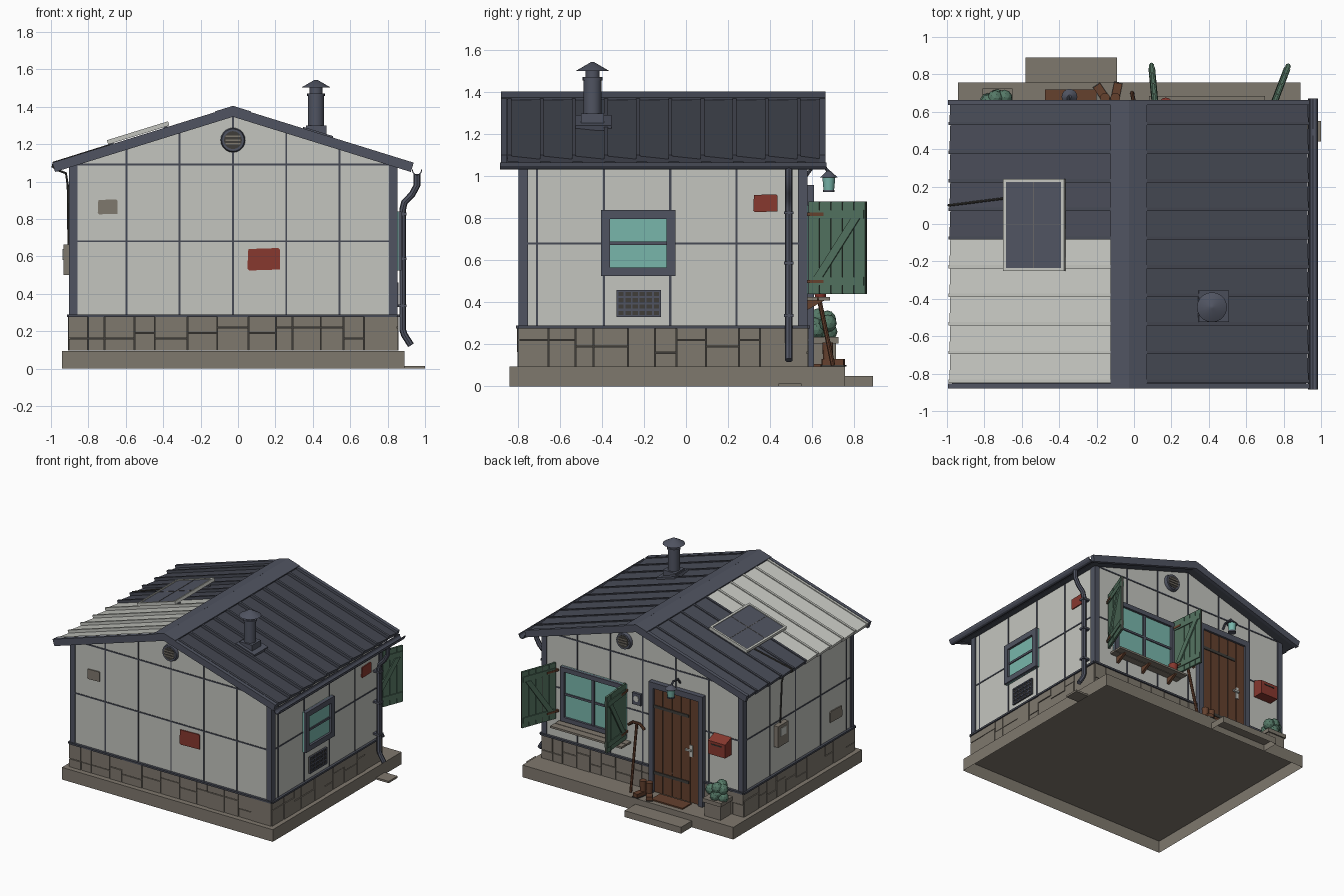
import bpy, bmesh, math, random
from mathutils import Matrix, Vector

random.seed(4)
if "Cube" in bpy.data.objects:
    bpy.data.objects.remove(bpy.data.objects["Cube"])


def material(name, *rgb):
    m = bpy.data.materials.new(name)
    m.use_nodes = True
    m.diffuse_color = (*rgb, 1)
    m.node_tree.nodes["Principled BSDF"].inputs["Base Color"].default_value = (*rgb, 1)
    return m


PANEL = material("pale_panel", .55, .56, .52)
SLATE = material("slate_metal", .08, .088, .12)
ROOF = material("roof_slate", .062, .068, .09)
STONE = material("stone", .212, .188, .154)
DARK = material("dark_joint", .05, .047, .042)
RED = material("red_paint", .245, .04, .028)
GREEN = material("green_paint", .083, .163, .112)
LEAF = material("leaf_green", .09, .19, .135)
GLASS = material("teal_glass", .19, .47, .41)
WOOD = material("brown_wood", .128, .052, .027)


def finish(name, bm, mat, frame=None, smooth=False):
    if frame:
        bm.transform(frame)
    bmesh.ops.recalc_face_normals(bm, faces=bm.faces)
    mesh = bpy.data.meshes.new(name)
    bm.to_mesh(mesh)
    bm.free()
    mesh.materials.append(mat)
    ob = bpy.data.objects.new(name, mesh)
    bpy.context.collection.objects.link(ob)
    if smooth:
        bpy.ops.object.select_all(action='DESELECT')
        ob.select_set(True)
        bpy.context.view_layer.objects.active = ob
        bpy.ops.object.shade_smooth_by_angle(angle=math.radians(40))


def prisms(name, solids, mat, frame=None, hollow=False):
    """Each solid is a flat outline pushed along a vector; hollow leaves the first end open."""
    bm = bmesh.new()
    for outline, push in solids:
        low = [bm.verts.new(p) for p in outline]
        high = [bm.verts.new(Vector(p) + Vector(push)) for p in outline]
        if not hollow:
            bm.faces.new(low)
        bm.faces.new(high)
        for i in range(len(low)):
            j = (i + 1) % len(low)
            bm.faces.new((low[i], low[j], high[j], high[i]))
    finish(name, bm, mat, frame)


def block(a, b, c, d, e, f):
    """Solid from a to b, c to d and e to f along the three axes."""
    return [(a, c, e), (b, c, e), (b, d, e), (a, d, e)], (0, 0, f - e)


def box(name, mat, *size, frame=None, hollow=False):
    prisms(name, [block(*size)], mat, frame, hollow)


def cone(name, mat, at, r1, r2, h, frame=Matrix(), sides=20):
    bm = bmesh.new()
    bmesh.ops.create_cone(bm, cap_ends=True, segments=sides, radius1=r1, radius2=r2, depth=h)
    finish(name, bm, mat, frame @ Matrix.Translation(at), True)


def tube(name, mat, points, r):
    curve = bpy.data.curves.new(name, 'CURVE')
    curve.dimensions, curve.bevel_depth, curve.bevel_resolution = '3D', r, 2
    curve.use_fill_caps = True
    line = curve.splines.new('POLY')
    line.points.add(len(points) - 1)
    for p, co in zip(line.points, points):
        p.co = (*co, 1)
    temp = bpy.data.objects.new(name, curve)
    bm = bmesh.new()
    bm.from_mesh(temp.to_mesh())
    temp.to_mesh_clear()
    bpy.data.objects.remove(temp)
    finish(name, bm, mat, smooth=True)


def axes(x, y, z, origin):
    m = Matrix((x, y, z)).transposed().to_4x4()
    m.translation = origin
    return m


# Wall frames: along the wall, up, outward
X0, X1, Y0, Y1, MID, SLOPE = -.895, .845, -.79, .57, -.027, .31
UP = (0, 0, 1)
FRONT = axes((1, 0, 0), UP, (0, -1, 0), (0, Y0, 0))
BACK = axes((1, 0, 0), UP, (0, 1, 0), (0, Y1, 0))
RIGHT = axes((0, 1, 0), UP, (1, 0, 0), (X1, 0, 0))
LEFT = axes((0, 1, 0), UP, (-1, 0, 0), (X0, 0, 0))
WALLS = dict(front=(FRONT, X0, X1), back=(BACK, X0, X1), left=(LEFT, Y0, Y1), right=(RIGHT, Y0, Y1))


def wall_top(x):
    return 1.35 - SLOPE * abs(x - MID)


# Ground slab and step are open below; walls
FLOOR = .096
box("slab", STONE, -.94, .89, -.84, .757, 0, .095, hollow=True)
box("door_step", STONE, -.58, -.09, .757, .89, 0, .05, hollow=True)
box("splash_block", STONE, .89, 1, .44, .55, 0, .015)
box("plinth_core", DARK, X0, X1, Y0, Y1, FLOOR, .28)
prisms("house_walls", [([(X0, Y0, .28), (X1, Y0, .28), (X1, Y0, wall_top(X1)), (MID, Y0, wall_top(MID)),
                         (X0, Y0, wall_top(X0))], (0, Y1 - Y0, 0))], PANEL)

# Plinth stones, panel joints and corner posts
for side, (frame, a, b) in WALLS.items():
    stones, u = [], a - .008
    while u < b:
        end = u + random.uniform(.08, .18)
        end = b + .008 if end > b - .06 else end
        cut = random.choice((.16, .19, .22, 0))
        rows = [(FLOOR, cut - .002), (cut + .003, .275)] if cut else [(FLOOR, .275)]
        stones += [block(u, end - .005, v, w, 0, random.uniform(.009, .014)) for v, w in rows]
        u = end
    prisms(side + "_stones", stones, STONE, frame)
    gable = side in ("front", "back")
    lines = [MID + .285 * i for i in range(-2, 3)] if gable else [-.71, -.39, -.075, .24]
    joints = [block(u - .005, u + .005, .28, wall_top(u) if gable else 1.08, 0, .004) for u in lines]
    joints.append(block(a, b, .676, .686, 0, .004))
    if gable:
        joints.append(block(a, b, 1.086, 1.096, 0, .004))
    prisms(side + "_joints", joints, ROOF, frame)
    box(side + "_base_trim", ROOF, a - .01, b + .01, .276, .29, 0, .02, frame=frame)
    posts = [block(u, u + .043, .28, 1.085, 0, .008) for u in (a - .006, b - .037)]
    prisms(side + "_corner_posts", posts, SLATE, frame)

# Roof slopes with tilted strips and ribs
C = 1 / math.hypot(1, SLOPE)
S, PITCH, LENGTH = SLOPE * C, .153, 1.0
for side, k in (("left", -1), ("right", 1)):
    roof = axes((k * C, 0, -S), (0, 1, 0), (k * S, 0, C), (MID, 0, 1.378))
    box(side + "_roof_deck", ROOF, 0, LENGTH - .01, -.86, .65, -.025, 0, frame=roof)
    strips = {ROOF: [], PANEL: []}
    for i in range(10):
        y = -.845 + PITCH * i
        part = strips[PANEL if k < 0 and i < 5 else ROOF]
        end = min(y + PITCH, .655)
        part.append(([(0, y, -.012), (0, end, -.022), (0, end, 0), (0, y, .017)], (LENGTH, 0, 0)))
        part.append(block(0, LENGTH + .003, y - .004, y + .014, -.01, .022))
    for mat, part in strips.items():
        if part:
            prisms(side + "_roof_sheet_" + mat.name, part, mat, roof)
    barge = [block(-.004, LENGTH + .005, y, y + .028, -.03, .022) for y in (-.88, .635)]
    prisms(side + "_barge_boards", barge, SLATE, roof)
    box(side + "_ridge_cap", SLATE, -.008, .094, -.88, .663, .014, .026, frame=roof)
    if k < 0:
        # Solar panel
        a, b, c, d = .348, .69, -.25, .24
        box("solar_cells", SLATE, a + .005, b - .005, c + .005, d - .005, .032, .044, frame=roof)
        rim = [block(a, b, y, y + .016, .026, .05) for y in (c, d - .016)]
        rim += [block(x, x + .016, c, d, .026, .05) for x in (a, b - .016)]
        prisms("solar_frame", rim, PANEL, roof)
        prisms("solar_lines", [block(a, b, -.005, -.003, .04, .046), block(.518, .52, c, d, .04, .046)], STONE, roof)
        legs = [block(x, x + .02, y, y + .02, 0, .034) for x in (a + .01, b - .03) for y in (c + .05, d - .07)]
        prisms("solar_legs", legs, SLATE, roof)
    else:
        # Chimney flashing lying on the slope
        box("chimney_flashing", SLATE, .384, .552, -.525, -.355, .005, .03, frame=roof)

# Chimney
box("chimney_collar", SLATE, .363, .473, -.5, -.39, 1.22, 1.3)
for name, z, r1, r2, h in (("pipe", 1.37, .043, .043, .2), ("neck", 1.485, .034, .034, .05),
                           ("band", 1.465, .047, .047, .015), ("cap", 1.523, .08, .008, .042)):
    cone("chimney_" + name, SLATE, (.417, -.445, z), r1, r2, h)

# Gutter and downspout
arc = [(.028 * math.cos(t * math.pi / 6), .034 * math.sin(t * math.pi / 6)) for t in range(6, 13)]
trough = [(.957 + x, -.885, 1.066 + z) for x, z in arc]
trough += [(.957 + x * .8, -.885, 1.066 + z * .8) for x, z in reversed(arc)]
prisms("gutter", [(trough, (0, 1.555, 0))], SLATE)
tube("downspout", SLATE, [(.957, .49, 1.04), (.957, .49, .98), (.93, .49, .93), (.89, .49, .89),
                          (.88, .49, .85), (.88, .49, .21), (.89, .49, .18), (.925, .49, .125)], .018)
prisms("pipe_clamps", [block(X1, .902, .467, .513, z, z + .014) for z in (.33, .58, .82)], SLATE)


def window(name, frame, a, b, c, d, rim, upright):
    box(name + "_glass", GLASS, a, b, c, d, 0, .012, frame=frame)
    bars = [block(a, b, c, c + rim, 0, .03), block(a, b, d - rim, d, 0, .03),
            block(a, a + rim, c, d, 0, .03), block(b - rim, b, c, d, 0, .03)]
    u, v = (a + b) / 2, (c + d) / 2
    bars.append(block(a, b, v - .008, v + .008, 0, .02))
    if upright:
        bars.append(block(u - .012, u + .012, c, d, 0, .022))
    prisms(name + "_frame", bars, SLATE, frame)


window("side_window", RIGHT, -.405, -.05, .525, .84, .042, False)
window("back_window", BACK, .115, .675, .44, .865, .035, True)

# Side grille
box("grille_hole", DARK, -.33, -.12, .33, .46, 0, .008, frame=RIGHT)
grid = [block(-.33, -.12, v, v + .01, 0, .014) for v in (.33, .36, .39, .42, .45)]
grid += [block(-.33 + .0335 * i, -.321 + .0335 * i, .33, .46, 0, .014) for i in range(7)]
prisms("grille_bars", grid, SLATE, RIGHT)

# Round gable vents
for side, frame, u, v in (("front", FRONT, MID, 1.222), ("back", BACK, .13, 1.205)):
    cone(side + "_vent_ring", SLATE, (u, v, .012), .066, .06, .024, frame)
    cone(side + "_vent_hole", DARK, (u, v, .014), .048, .048, .024, frame)
    slats = [block(u - .04, u + .04, v + k * .02 - .004, v + k * .02 + .004, .02, .03) for k in (-1, 0, 1)]
    prisms(side + "_vent_slats", slats, STONE, frame)


# Repair patches
def patch(name, mat, frame, a, b, c, d):
    e = (b - a) * .06
    outline = [(a, c + e, 0), (a + e, c, 0), (b, c + e / 2, 0), (b, d - e, 0), (b - e, d, 0), (a + e / 2, d - e / 2, 0)]
    prisms(name, [(outline, (0, 0, .008))], mat, frame)


patch("front_red_patch", RED, FRONT, .05, .225, .525, .645)
patch("front_stone_patch", STONE, FRONT, -.75, -.645, .825, .905)
patch("right_red_patch", RED, RIGHT, .32, .435, .83, .915)
patch("left_stone_patch", STONE, LEFT, -.65, -.5, .42, .51)

# Shutters standing open
for side, hinge, tip in (("left", (.725, .585), (.83, .86)), ("right", (.118, .585), (.092, .865))):
    run = Vector((tip[0] - hinge[0], tip[1] - hinge[1], 0))
    w = run.length
    frame = axes(run.normalized(), UP, run.normalized().cross(Vector(UP)), (*hinge, 0))
    box(side + "_shutter_core", DARK, .003, w - .003, .445, .875, -.004, .004, frame=frame)
    step = w / 5
    parts = [block(step * i, step * (i + 1) - .004, .44, .88, -.008, .008) for i in range(5)]
    parts += [block(.01, w - .01, v, v + .04, -.014, .014) for v in (.48, .8)]
    parts.append(([(.03, .52, -.018), (.075, .52, -.018), (w - .03, .8, -.018), (w - .075, .8, -.018)], (0, 0, .036)))
    prisms(side + "_shutter", parts, GREEN, frame)
    prisms(side + "_shutter_hinges", [block(-.02, .08, v, v + .016, -.017, .017) for v in (.492, .812)], WOOD, frame)

# Window shelf with pot
prisms("window_shelf", [block(.08, .7, .41, .425, 0, .055), block(.08, .7, .41, .425, .06, .115)], STONE, BACK)
prisms("shelf_brackets", [([(u, .41, 0), (u, .41, .09), (u, .36, 0)], (.02, 0, 0)) for u in (.15, .39, .62)], WOOD, BACK)
cone("shelf_pot", RED, (.17, .64, .455), .025, .036, .06, sides=12)

# Door
box("door_core", DARK, -.535, -.135, .1, .92, 0, .018, frame=BACK)
prisms("door_planks", [block(-.53 + .079 * i, -.457 + .079 * i, .1, .915, 0, .024) for i in range(5)], WOOD, BACK)
prisms("door_frame", [block(-.57, -.53, FLOOR, .96, 0, .04), block(-.14, -.1, FLOOR, .96, 0, .04),
                      block(-.57, -.1, .915, .96, 0, .04)], SLATE, BACK)
prisms("door_straps", [block(-.44, -.14, v, v + .022, 0, .03) for v in (.24, .76)], DARK, BACK)
prisms("door_handle", [block(-.475, -.45, .46, .55, 0, .03), block(-.47, -.42, .505, .518, .03, .045)], PANEL, BACK)
box("doormat", WOOD, -.475, -.2, .61, .72, FLOOR, .106)

# Wall lamp
tube("lamp_arm", SLATE, [(-.35, Y1, 1), (-.35, .6, 1.04), (-.35, .66, 1.045), (-.35, .68, 1.02)], .008)
cone("lamp_shade", SLATE, (-.345, .68, 1.01), .042, .01, .03)
cone("lamp_glass", GLASS, (-.345, .68, .965), .025, .031, .065, sides=12)
cone("lamp_foot", SLATE, (-.345, .68, .93), .028, .028, .01)

# Letter box, bell plate and meter with cable
prisms("letter_box", [([(-.795, .555, 0), (-.795, .555, .08), (-.795, .66, .08), (-.795, .69, 0)], (.15, 0, 0))], RED, BACK)
box("letter_slot", DARK, -.765, -.675, .632, .64, .07, .084, frame=BACK)
box("bell_plate", SLATE, -.02, .055, .735, .825, 0, .02, frame=BACK)
cone("bell_button", PANEL, (.017, .785, .022), .022, .022, .01, BACK)
box("meter_box", STONE, .06, .19, .5, .665, 0, .038, frame=LEFT)
box("meter_dial", PANEL, .09, .16, .58, .64, .03, .042, frame=LEFT)
tube("cable", DARK, [(-.67, .14, 1.2), (-.985, .1, 1.102), (-.992, .1, 1.08), (-.96, .1, 1.06), (-.92, .1, 1.045),
                     (-.91, .11, .98), (-.906, .125, .66)], .006)

# Planter with bush
prisms("planter", [block(-.8, -.66, .585, .715, FLOOR, .21), block(-.81, -.65, .575, .725, .205, .235)], STONE)
bush = bmesh.new()
for i in range(9):
    spot = Vector((-.73 + random.uniform(-.055, .055), .65 + random.uniform(-.04, .04), .25 + .01 * i))
    bmesh.ops.create_icosphere(bush, subdivisions=2, radius=.042, matrix=Matrix.Translation(spot))
finish("planter_bush", bush, LEAF)

# Pickaxe and splayed boots
tube("pickaxe_handle", WOOD, [(-.01, .7, .1), (.01, .595, .6)], .011)
tube("pickaxe_head", WOOD, [(-.06, .6, .565), (-.02, .6, .6), (.04, .6, .6), (.08, .6, .57)], .011)
for side, x, turn in (("left", -.1, -.2), ("right", -.155, .6)):
    stand = Matrix.Translation((x, .675, 0)) @ Matrix.Rotation(turn, 4, 'Z')
    cone(side + "_boot_leg", WOOD, (0, 0, .155), .022, .026, .11, stand, 12)
    box(side + "_boot_foot", WOOD, -.022, .022, -.02, .08, .1, .13, frame=stand)
    box(side + "_boot_sole", DARK, -.025, .025, -.025, .085, FLOOR, .102, frame=stand)
